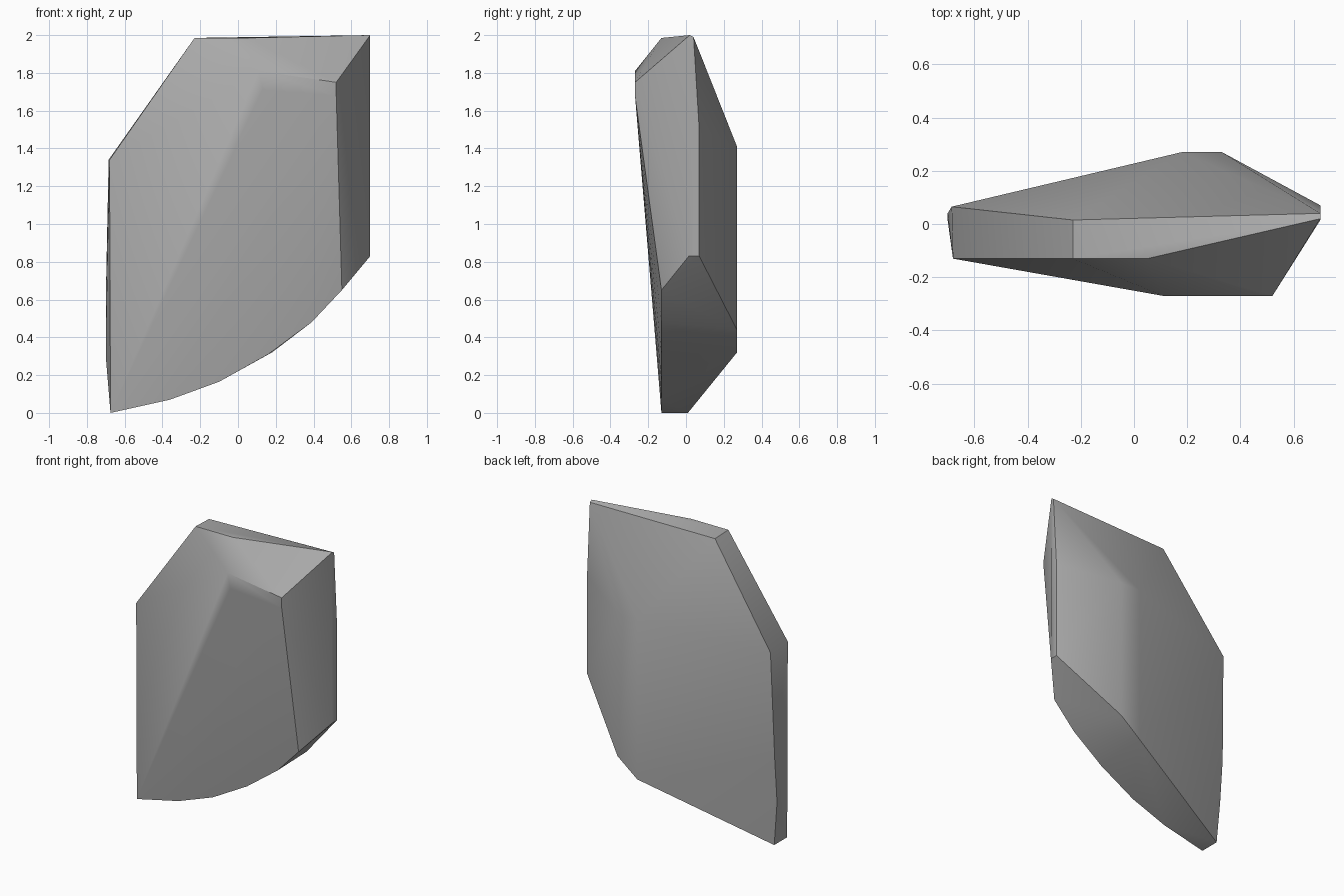
import bpy
import bmesh
import math

default = bpy.data.objects.get("Cube")
if default:
    bpy.data.objects.remove(default, do_unlink=True)

# Plain grey stone
stone = bpy.data.materials.new("grey_stone")
stone.use_nodes = True
grey = (0.4, 0.4, 0.4, 1)
stone.diffuse_color = grey
stone.node_tree.nodes["Principled BSDF"].inputs["Base Color"].default_value = grey

FRONT, BACK, RIM = -0.27, 0.27, -0.13
corners = []


def outline(y, points):
    """Add corners lying in one upright plane, given as (x, z)."""
    corners.extend((x, y, z) for x, z in points)


# Front rim: curved underside, left edge and sloping top
outline(RIM, [(-0.675, 0), (-0.36, 0.07), (-0.1, 0.165), (0.16, 0.31),
              (0.39, 0.48), (0.55, 0.65), (-0.68, 1.34), (-0.23, 1.985), (0.05, 1.985)])
# Raised front ridge
outline(FRONT, [(0.11, 1.81), (0.52, 1.75), (0.52, 1.68), (0.13, 1.71)])
# Raised back ridge
outline(BACK, [(0.18, 1.41), (0.33, 1.41), (0.33, 0.44), (0.18, 0.32)])
# Back of the left edge and of the top
corners += [(-0.675, 0.01, 0), (-0.7, 0.015, 0.3), (-0.7, 0.04, 0.6),
            (-0.685, 0.065, 1.34), (-0.23, 0.015, 1.98)]
# Thin right edge
corners += [(0.7, 0.02, 2), (0.7, 0.04, 1.99), (0.7, 0.07, 1.5),
            (0.7, 0.07, 0.83), (0.7, 0.015, 0.83), (0.7, 0.02, 1.03)]

# Wrap the corners into one solid rock
bm = bmesh.new()
for c in corners:
    bm.verts.new(c)
bmesh.ops.convex_hull(bm, input=bm.verts[:])
bmesh.ops.delete(bm, geom=[v for v in bm.verts if not v.link_faces], context="VERTS")
bmesh.ops.recalc_face_normals(bm, faces=bm.faces[:])
mesh = bpy.data.meshes.new("rock")
bm.to_mesh(mesh)
bm.free()
mesh.materials.append(stone)
rock = bpy.data.objects.new("rock", mesh)
bpy.context.collection.objects.link(rock)

# Soft ridges, crisp outer edges
bpy.context.view_layer.objects.active = rock
rock.select_set(True)
bpy.ops.object.shade_smooth_by_angle(angle=math.radians(35))
